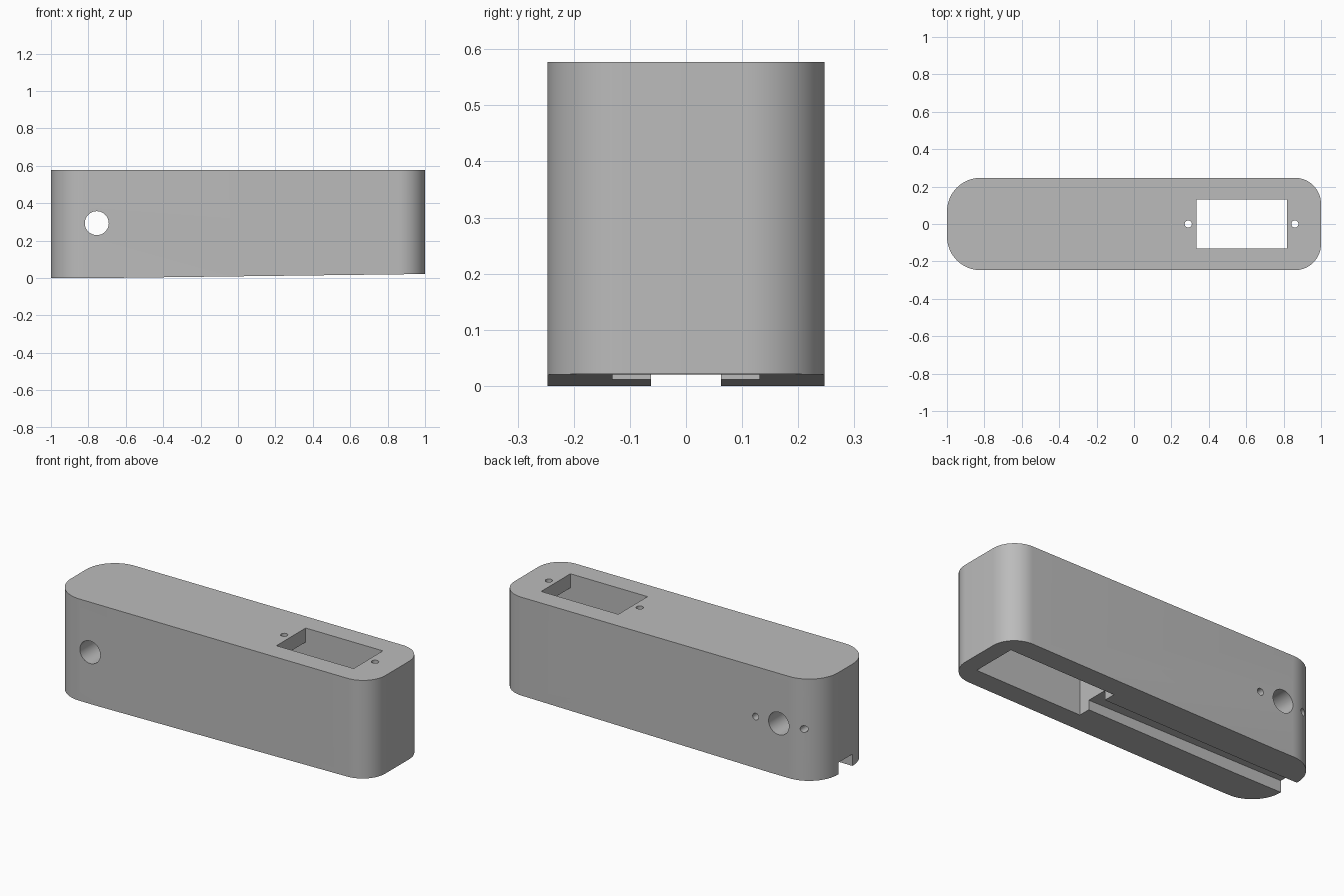
import bpy
import bmesh
from math import pi, cos, sin
from mathutils import Matrix

if "Cube" in bpy.data.objects:
    bpy.data.objects.remove(bpy.data.objects["Cube"], do_unlink=True)

HEIGHT, HALF_W = 0.577, 0.247

grey = bpy.data.materials.new("plain_grey")
grey.use_nodes = True
colour = (0.5, 0.5, 0.5, 1)
grey.diffuse_color = colour
grey.node_tree.nodes["Principled BSDF"].inputs["Base Color"].default_value = colour


def to_object(name, bm):
    bmesh.ops.recalc_face_normals(bm, faces=bm.faces)
    mesh = bpy.data.meshes.new(name)
    bm.to_mesh(mesh)
    bm.free()
    mesh.materials.append(grey)
    obj = bpy.data.objects.new(name, mesh)
    bpy.context.collection.objects.link(obj)
    return obj


def prism(name, points, direction):
    """Extrude a closed outline of 3D points along a direction."""
    bm = bmesh.new()
    face = bm.faces.new([bm.verts.new(p) for p in points])
    new = bmesh.ops.extrude_face_region(bm, geom=[face])["geom"]
    bmesh.ops.translate(bm, vec=direction,
                        verts=[v for v in new if isinstance(v, bmesh.types.BMVert)])
    return to_object(name, bm)


def box(name, x0, x1, half_y, z0, z1):
    outline = [(x0, -half_y, z0), (x1, -half_y, z0), (x1, half_y, z0), (x0, half_y, z0)]
    return prism(name, outline, (0, 0, z1 - z0))


def rod(name, centre, radius, length, along_y=False, sides=32):
    bm = bmesh.new()
    turn = Matrix.Rotation(pi / 2, 4, "X") if along_y else Matrix()
    bmesh.ops.create_cone(bm, cap_ends=True, segments=sides, radius1=radius,
                          radius2=radius, depth=length,
                          matrix=Matrix.Translation(centre) @ turn)
    return to_object(name, bm)


# Body: rounded plan outline, wider rounding on the channel end
outline = []
corners = [(1, 1, 0.14), (-1, 1, 0.18), (-1, -1, 0.18), (1, -1, 0.14)]
for quarter, (sx, sy, r) in enumerate(corners):
    for i in range(17):
        a = (quarter + i / 16) * pi / 2
        outline.append((sx * (1 - r) + r * cos(a), sy * (HALF_W - r) + r * sin(a), 0))
body = prism("body", outline, (0, 0, HEIGHT))

cutters = [
    # Gentle rise of the underside
    prism("underside_wedge", [(-0.7, -0.5, 0), (1.7, -0.5, 0.03), (1.7, -0.5, -0.2),
                              (-0.7, -0.5, -0.2)], (0, 1, 0)),
    # Pocket open below, with a smaller window through the top plate
    box("pocket", 0.24, 0.905, 0.131, -0.1, HEIGHT - 0.08),
    box("window", 0.333, 0.817, 0.131, 0.3, 0.8),
    # Cable channel from the pocket to the end
    box("channel", -1.2, 0.5, 0.062, -0.15, 0.066),
    # Large cross hole
    rod("cross_hole", (-0.755, 0, 0.293), 0.064, 1, True, 48),
]
# Screw holes beside the window, and blind ones beside the cross hole
for side in (-1, 1):
    cutters.append(rod("top_screw_hole", (0.575 + side * 0.285, 0, HEIGHT), 0.019, 0.3))
    cutters.append(rod("back_screw_hole", (-0.755 + side * 0.145, 0.25, 0.293),
                       0.019, 0.3, True))

bpy.ops.object.select_all(action="DESELECT")
bpy.context.view_layer.objects.active = body
body.select_set(True)
for cutter in cutters:
    mod = body.modifiers.new(cutter.name, "BOOLEAN")
    mod.operation = "DIFFERENCE"
    mod.solver = "EXACT"
    mod.object = cutter
    bpy.ops.object.modifier_apply(modifier=mod.name)
    bpy.data.objects.remove(cutter, do_unlink=True)

bpy.ops.object.shade_smooth_by_angle(angle=pi / 6)
